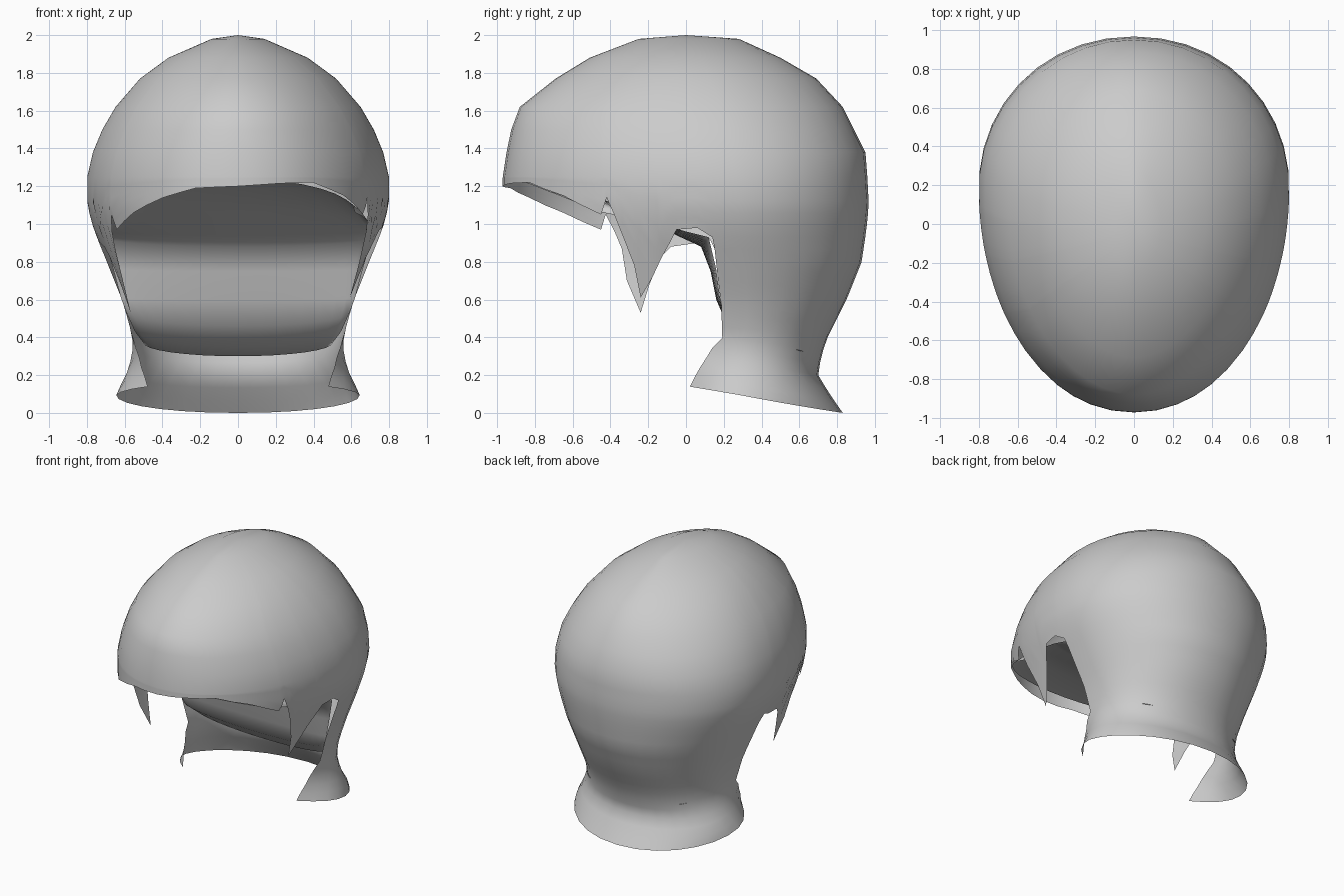
import bpy, bmesh
from math import asin, sin, cos, pi

if "Cube" in bpy.data.objects:
    bpy.data.objects.remove(bpy.data.objects["Cube"])

# horizontal sections: z, half width, y of widest point, front y, back y
SECT = [(2.0, 0, 0, 0, 0), (1.98, .14, 0, -.25, .28), (1.88, .37, .03, -.51, .5),
        (1.77, .52, .06, -.69, .69), (1.62, .65, .1, -.88, .83), (1.5, .72, .13, -.925, .89),
        (1.38, .77, .16, -.95, .95), (1.25, .8, .18, -.97, .96), (1.1, .8, .2, -.975, .968),
        (.97, .765, .2, -.975, .955), (.8, .695, .22, -1.05, .93), (.6, .615, .25, -1.4, .85),
        (.5, .585, .26, -1.4, .8), (.4, .56, .27, -.3, .75), (.3, .56, .28, -.18, .715),
        (.2, .595, .3, -.14, .7), (.1, .645, .3, -.12, .76), (0, .64, .3, -.12, .83)]
# hem of fringe, notch, sideburn and ear arch (y, z) for each side
HEM = {1: [(-.97, 1.2), (-.93, 1.215), (-.83, 1.22), (-.65, 1.15), (-.45, 1.05), (-.42, 1.14),
           (-.34, .95), (-.24, .61), (-.13, .82), (-.05, .97), (.06, .98), (.14, .93)],
       -1: [(-.97, 1.2), (-.93, 1.19), (-.83, 1.14), (-.65, 1.06), (-.45, .97), (-.425, 1.05),
            (-.34, .87), (-.24, .53), (-.13, .83), (-.08, .88), (.06, .9), (.12, .93)]}
# front edge of the neck guard (z, y)
NECK = [(.97, .14), (.75, .165), (.55, .19), (.4, .15), (.25, .07), (.14, .02)]


def lerp(a, b, t):
    return a + (b - a) * t


def table(rows, z):
    for p, q in zip(rows, rows[1:]):
        if z >= q[0]:
            t = min(1, max(0, (p[0] - z) / (p[0] - q[0])))
            return [lerp(a, b, t) for a, b in zip(p[1:], q[1:])]
    return list(rows[-1][1:])


def point(side, a, z):
    w, cy, f, b = table(SECT, z)
    r = b - cy if a > 0 else cy - f
    power = lerp(.96, 1.15, min(1, max(0, (z - 1.3) / .6)))
    return (side * w * max(0, cos(a)) ** power, cy + r * sin(a), z)


def angle(y, z):
    w, cy, f, b = table(SECT, z)
    r = b - cy if y > cy else cy - f
    return asin(max(-1, min(1, (y - cy) / r)))


def grid(bm, rows):
    vs = [[bm.verts.new(p) for p in r] for r in rows]
    for r, s in zip(vs, vs[1:]):
        for i in range(len(r) - 1):
            bm.faces.new((r[i], r[i + 1], s[i + 1], s[i]))


def finish(bm, name):
    bmesh.ops.remove_doubles(bm, verts=bm.verts, dist=.0008)
    bmesh.ops.recalc_face_normals(bm, faces=bm.faces)
    me = bpy.data.meshes.new(name)
    bm.to_mesh(me)
    bm.free()
    me.shade_smooth()
    ob = bpy.data.objects.new(name, me)
    bpy.context.collection.objects.link(ob)


# outer shell
bm = bmesh.new()
NB = 10
for side, hem in HEM.items():
    cols = [(angle(y, z), z) for y, z in hem]
    cols[0] = (-pi / 2, cols[0][1])
    fine = []
    for p, q in zip(cols, cols[1:]):
        fine += [p, (lerp(p[0], q[0], .5), lerp(p[1], q[1], .5))]
    a0, z0 = cols[-1]
    fine += [(lerp(a0, pi / 2, i / NB), z0) for i in range(NB + 1)]
    # crown, fringe, sideburns
    strips = []
    for a, zh in fine:
        zs = [s[0] for s in SECT[:8]] + [lerp(1.25, zh, k / 5) for k in range(1, 6)]
        strips.append([point(side, a, z) for z in zs])
    grid(bm, strips)
    # nape and flared neck guard
    rows = []
    for k in range(15):
        v = k / 14
        ze = lerp(z0, .14, v)
        ae = a0 if k == 0 else angle(table(NECK, ze)[0], ze)
        row = []
        for i in range(NB + 1):
            a = lerp(ae, pi / 2, i / NB)
            y = .3 + (.53 if a > 0 else .42) * sin(a)
            zh = max(0, .14 - .173 * (y - .02))
            row.append(point(side, a, lerp(z0, zh, v)))
        rows.append(row)
    grid(bm, rows)
finish(bm, "hair_shell")

# inner lining: ceiling under the fringe, wall between the ears, curved underside
# centre (y, z) and side end (x, y, z) of each arc
LINING = [(-.9, 1.24, .62, -.44, 1.06), (-.6, 1.2, .66, -.33, 1.04), (-.3, 1.07, .7, -.15, 1.0),
          (-.05, .94, .72, 0, .96), (.08, .88, .71, .12, .93), (.13, .75, .66, .16, .76),
          (.16, .6, .62, .18, .61), (.22, .46, .59, .2, .53), (.35, .35, .55, .3, .44),
          (.53, .3, .5, .45, .37), (.68, .31, .42, .57, .34)]
bm = bmesh.new()
rows = []
for cy, cz, ex, ey, ez in LINING:
    row = []
    for i in range(-8, 9):
        t = i / 8 * pi / 2
        row.append((ex * sin(t), lerp(ey, cy, cos(t)), lerp(ez, cz, cos(t))))
    rows.append(row)
grid(bm, rows)
finish(bm, "inner_lining")
